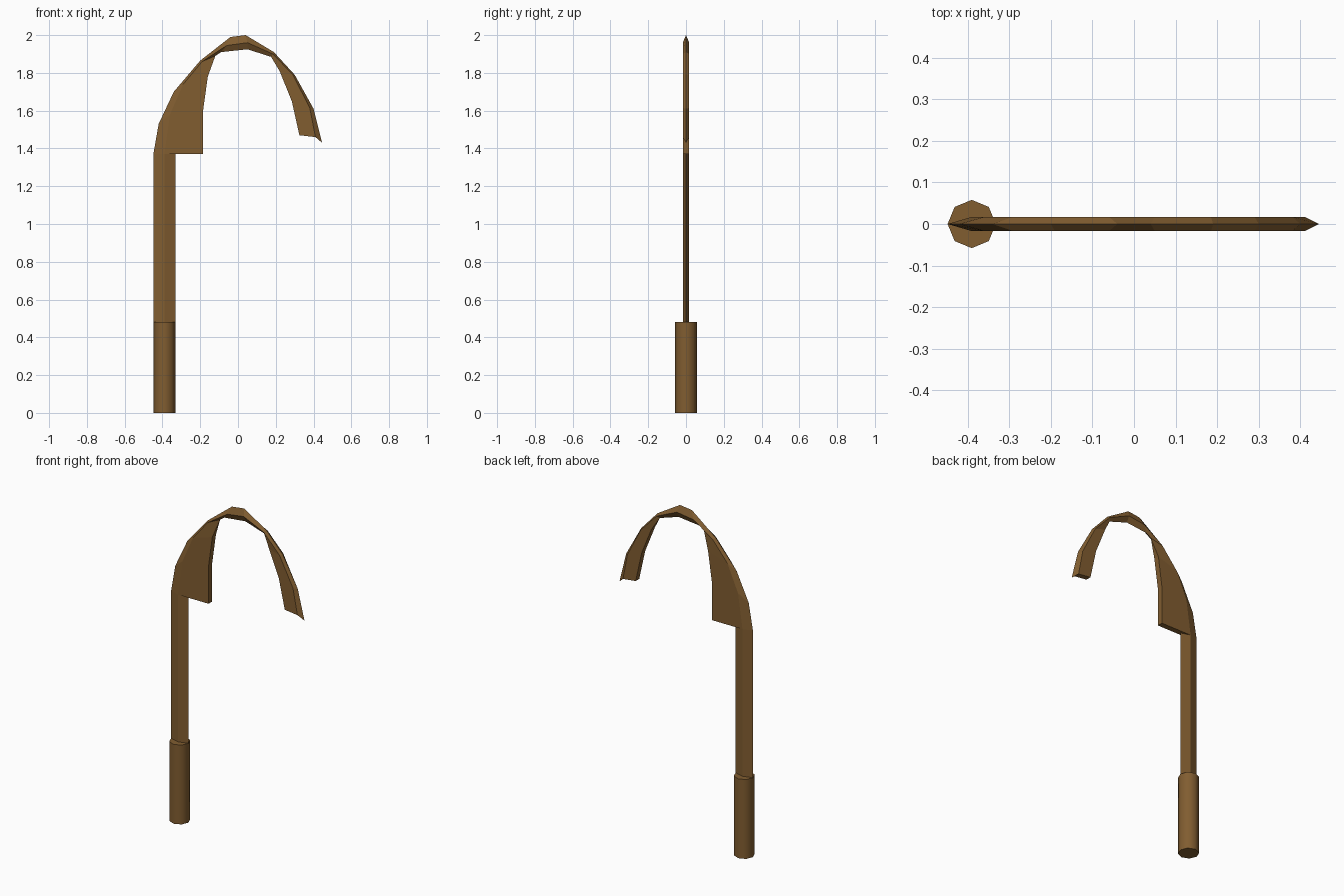
import bpy
import bmesh
from math import radians

default_cube = bpy.data.objects.get("Cube")
if default_cube:
    bpy.data.objects.remove(default_cube, do_unlink=True)

HALF_THICKNESS = 0.017
SHAFT_X = -0.39
SHAFT_RADIUS = 0.058
GRIP_TOP = 0.48
BLADE_BASE = 1.37


def make_material(name, colour):
    material = bpy.data.materials.new(name)
    material.use_nodes = True
    material.diffuse_color = colour
    material.node_tree.nodes["Principled BSDF"].inputs["Base Color"].default_value = colour
    return material


def finish_object(name, mesh_builder, material):
    """Turn a bmesh into a named object with outward normals."""
    bmesh.ops.remove_doubles(mesh_builder, verts=mesh_builder.verts, dist=0.0001)
    bmesh.ops.recalc_face_normals(mesh_builder, faces=mesh_builder.faces)
    mesh = bpy.data.meshes.new(name)
    mesh_builder.to_mesh(mesh)
    mesh_builder.free()
    mesh.materials.append(material)
    obj = bpy.data.objects.new(name, mesh)
    bpy.context.collection.objects.link(obj)
    return obj


def loft(name, rings, material):
    """Skin a row of closed rings and cap both ends."""
    builder = bmesh.new()
    loops = [[builder.verts.new(point) for point in ring] for ring in rings]
    for lower, upper in zip(loops, loops[1:]):
        for i in range(len(lower)):
            j = (i + 1) % len(lower)
            builder.faces.new((lower[i], lower[j], upper[j], upper[i]))
    builder.faces.new(loops[0])
    builder.faces.new(loops[-1])
    return finish_object(name, builder, material)


def diamond(z):
    return [(SHAFT_X - SHAFT_RADIUS, 0, z), (SHAFT_X, -HALF_THICKNESS, z),
            (SHAFT_X + SHAFT_RADIUS, 0, z), (SHAFT_X, HALF_THICKNESS, z)]


def blade_ring(outer, shoulder, inner, inner_half):
    """Sharp outer edge, bevel up to the shoulder, then the inner edge."""
    return [(outer[0], 0, outer[1]),
            (shoulder[0], -HALF_THICKNESS, shoulder[1]),
            (inner[0], -inner_half, inner[1]),
            (inner[0], inner_half, inner[1]),
            (shoulder[0], HALF_THICKNESS, shoulder[1])]


brown = make_material("brown", (0.22, 0.11, 0.03, 1))

# Octagonal grip
builder = bmesh.new()
bmesh.ops.create_cone(builder, cap_ends=True, segments=8,
                      radius1=SHAFT_RADIUS, radius2=SHAFT_RADIUS, depth=GRIP_TOP)
bmesh.ops.translate(builder, verts=builder.verts, vec=(SHAFT_X, 0, GRIP_TOP / 2))
grip = finish_object("grip", builder, brown)
bpy.ops.object.select_all(action="DESELECT")
grip.select_set(True)
bpy.context.view_layer.objects.active = grip
bpy.ops.object.shade_smooth_by_angle(angle=radians(60))

# Diamond-section shaft
loft("shaft", [diamond(GRIP_TOP), diamond(BLADE_BASE)], brown)

# Hooked blade: outer edge, shoulder, inner edge, half thickness of inner edge
FLAT, SHARP = HALF_THICKNESS, 0
stations = [
    ((-0.448, BLADE_BASE), (SHAFT_X, BLADE_BASE), (-0.185, BLADE_BASE), FLAT),
    ((-0.42, 1.53), (-0.36, 1.58), (-0.185, 1.6), FLAT),
    ((-0.34, 1.7), (-0.29, 1.74), (-0.16, 1.78), FLAT),
    ((-0.2, 1.865), (-0.19, 1.86), (-0.12, 1.89), SHARP),
    ((-0.04, 1.99), (-0.06, 1.945), (-0.09, 1.91), SHARP),
    ((0.04, 2), (0.05, 1.96), (0.05, 1.925), SHARP),
    ((0.19, 1.91), (0.185, 1.9), (0.175, 1.885), SHARP),
    ((0.3, 1.79), (0.29, 1.79), (0.22, 1.81), FLAT),
    ((0.4, 1.61), (0.38, 1.615), (0.285, 1.65), FLAT),
    ((0.445, 1.43), (0.41, 1.46), (0.325, 1.47), FLAT),
]
loft("hooked_blade", [blade_ring(*station) for station in stations], brown)
